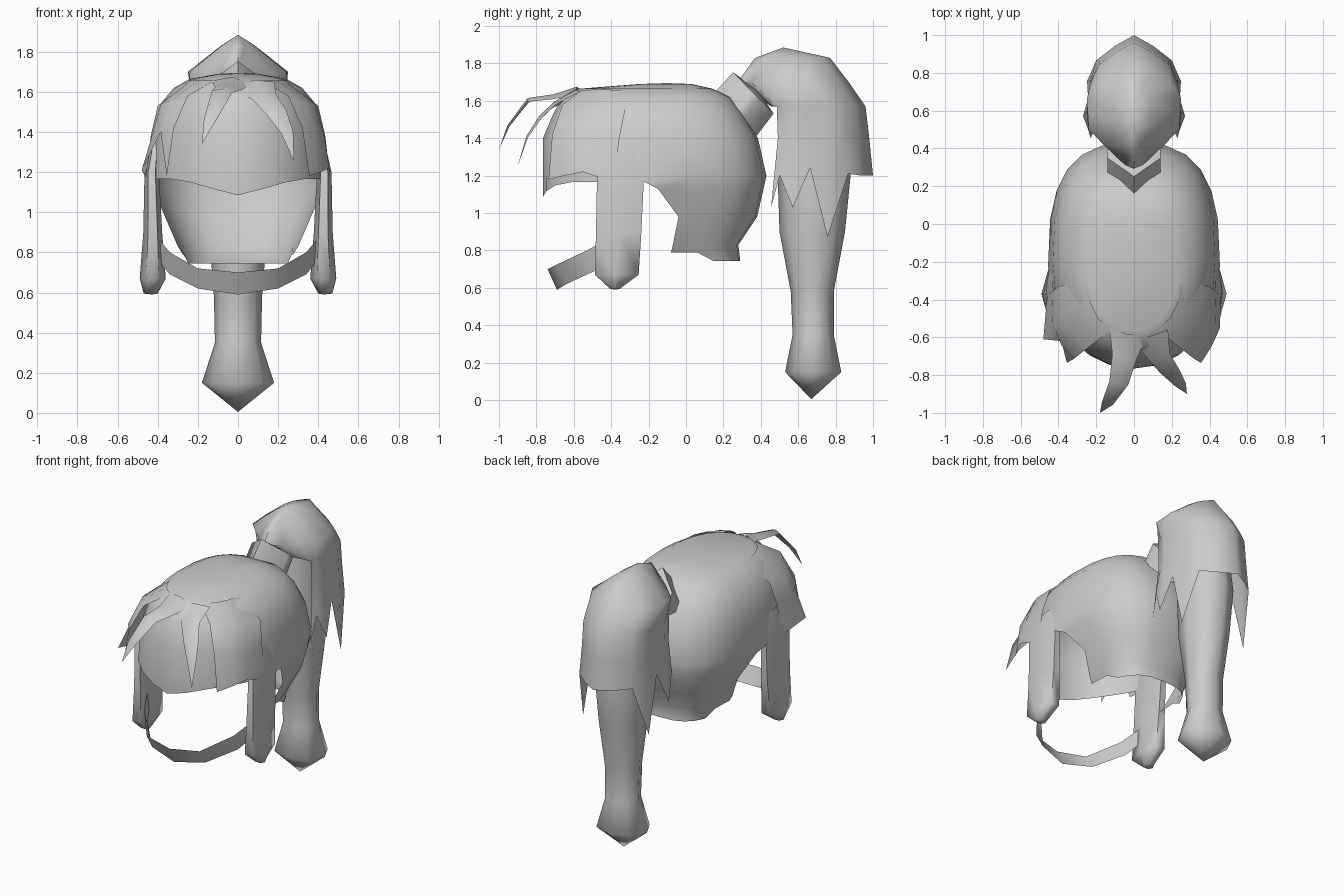
import bpy, bmesh
from math import sin, cos, pi, radians
from mathutils import Vector

cube = bpy.data.objects.get("Cube")
if cube:
    bpy.data.objects.remove(cube)

grey = bpy.data.materials.new("hair_grey")
grey.use_nodes = True
COLOR = (0.6, 0.6, 0.6, 1)
grey.diffuse_color = COLOR
grey.node_tree.nodes["Principled BSDF"].inputs["Base Color"].default_value = COLOR


def loft(name, rings, closed=True, skip=lambda r, c: False, angle=70):
    """Bridge rows of points into one smooth surface."""
    bm = bmesh.new()
    rows = [[bm.verts.new(p) for p in ring] for ring in rings]
    n = len(rows[0])
    for r in range(len(rows) - 1):
        for c in range(n if closed else n - 1):
            if not skip(r, c):
                d = (c + 1) % n
                bm.faces.new((rows[r][c], rows[r][d], rows[r + 1][d], rows[r + 1][c]))
    bmesh.ops.delete(bm, geom=[v for v in bm.verts if not v.link_faces], context='VERTS')
    bmesh.ops.remove_doubles(bm, verts=bm.verts, dist=0.0005)
    bmesh.ops.recalc_face_normals(bm, faces=bm.faces)
    mesh = bpy.data.meshes.new(name)
    bm.to_mesh(mesh)
    bm.free()
    mesh.materials.append(grey)
    obj = bpy.data.objects.new(name, mesh)
    bpy.context.collection.objects.link(obj)
    bpy.ops.object.select_all(action='DESELECT')
    obj.select_set(True)
    bpy.context.view_layer.objects.active = obj
    bpy.ops.object.shade_smooth_by_angle(angle=radians(angle))
    return obj


def power(v, p):
    return 0 if abs(v) < 1e-6 else abs(v) ** p * (1 if v > 0 else -1)


def oval(z, mid, front, back, w, n=24):
    """Ring starting at the back, round in front and squarer behind; mid is the widest y."""
    ring = []
    for i in range(n):
        a = 2 * pi * i / n
        p = 0.95 if n / 4 < i < n * 3 / 4 else 0.72
        c = power(cos(a), p)
        reach = back - mid if c > 0 else mid - front
        ring.append(Vector((w * power(sin(a), p), mid + c * reach, z)))
    return ring


# Scalp hair: dome with a round front and a longer skirt at the back
cap = [oval(*r) for r in (
    (1.695, -0.1, -0.1, -0.1, 0),
    (1.69, -0.1, -0.25, 0.03, 0.1),
    (1.665, -0.2, -0.57, 0.14, 0.24),
    (1.62, -0.2, -0.66, 0.24, 0.32),
    (1.53, -0.2, -0.71, 0.31, 0.395),
    (1.40, -0.2, -0.765, 0.385, 0.43),
    (1.20, -0.22, -0.765, 0.43, 0.455),
    (1.13, -0.15, -0.7, 0.415, 0.43),
    (0.98, -0.04, -0.7, 0.38, 0.365),
    (0.83, -0.07, -0.7, 0.28, 0.30),
    (0.745, -0.08, -0.7, 0.29, 0.275))]
HEM = 6
for i, v in enumerate(cap[HEM]):
    if 6 <= i <= 18:
        v.z = 1.165 - 0.08 * max(0, 1 - abs(i - 12) / 2.5)
for i in (5, 6, 18, 19):
    cap[-1][i].z = 0.79
loft("scalp_hair", cap, skip=lambda r, c: r >= HEM and 6 <= c < 18)

# Side locks in front of the ears
for side, label in ((1, "left"), (-1, "right")):
    rings = []
    for z, x, y, hx, hy in ((1.36, .41, -.32, .02, .09), (1.2, .43, -.35, .036, .145),
                            (0.9, .425, -.36, .047, .14), (0.67, .425, -.37, .065, .135),
                            (0.595, .435, -.38, .035, .03), (0.59, .43, -.38, 0, 0)):
        rings.append([(side * (x + hx * cos(k * pi / 3)), y + hy * sin(k * pi / 3), z)
                      for k in range(6)])
    loft(label + "_side_lock", rings)

# Curved band hanging under the face
half = (((0, -.74, .70), (0, -.69, .59)), ((.2, -.70, .72), (.2, -.64, .62)),
        ((.34, -.53, .80), (.34, -.49, .69)), ((.39, -.42, .86), (.39, -.40, .75)))
band = [[(-x, y, z) for x, y, z in pair] for pair in half[:0:-1]] + list(half)
loft("chin_band", band, closed=False)


def strand(name, path, across, ridge):
    """Pointed lock: path of (x, y, z, half width) with a raised centre line."""
    across, ridge = Vector(across), Vector(ridge)
    rings = []
    for x, y, z, w in path:
        p = Vector((x, y, z))
        rings.append([p - across * w, p + ridge * w, p + across * w])
    loft(name, rings, closed=False)


# Loose strands springing off the forehead
strand("long_strand", ((-.03, -.57, 1.645, .10), (-.05, -.70, 1.615, .065), (-.08, -.84, 1.60, .05),
                       (-.14, -.95, 1.46, .03), (-.18, -1, 1.34, 0)), (1, -.2, -.1), (0, -.15, .3))
strand("short_strand", ((.08, -.58, 1.63, .10), (.13, -.70, 1.575, .06), (.19, -.78, 1.50, .05),
                        (.245, -.85, 1.40, .03), (.28, -.9, 1.25, 0)), (1, .2, .2), (0, -.15, .3))

# Swept fringe panels over the front corners; the right one splits into two points
panel = (((.12, -.56, 1.655), (.19, -.5, 1.66), (.23, -.42, 1.66), (.25, -.3, 1.655)),
         ((.25, -.66, 1.58), (.33, -.59, 1.56), (.385, -.48, 1.54), (.40, -.33, 1.53)),
         ((.32, -.715, 1.42), (.385, -.64, 1.41), (.43, -.53, 1.38), (.435, -.36, 1.38)))
left_hem = ((.355, -.735, 1.18), (.41, -.65, 1.2), (.455, -.55, 1.22), (.46, -.38, 1.16))
right_hem = ((.355, -.735, 1.18), (.385, -.62, 1.4), (.48, -.61, 1.21), (.46, -.38, 1.17))
loft("left_fringe", panel + (left_hem,), closed=False)
loft("right_fringe", [[(-x, y, z) for x, y, z in row] for row in panel + (right_hem,)], closed=False)

# Hair tie: tapered six-sided collar leaning back
axis = Vector((0, .66, .75))
up = Vector((0, -.70, .71))
tie = []
for y, z, size, w in ((.262, 1.525, .162, .14), (.36, 1.642, .155, .14)):
    tie.append([Vector((w * x, y, z)) + up * size * t for x, t in
                ((0, 1), (1, .1), (1, -.3), (0, -1), (-1, -.3), (-1, .1))])
tie.append([Vector((0, .36, 1.642)) + axis * .03] * 6)
loft("hair_tie", tie)


# Ponytail outer shell: pointed top, open in front, with a ragged hem
def mirrored(points):
    return points + tuple((-x, t) for x, t in points[-2:0:-1])


pointed = mirrored(((0, 1), (.42, .92), (.78, .8), (1, .64), (.98, .52), (.96, .38), (.66, .25), (.34, .12), (0, 0)))
flared = mirrored(((0, 1), (.38, .9), (.74, .77), (.92, .58), (.9, .42), (1, .26), (.9, .14), (.85, .06), (0, 0)))
ragged = (1.2, 1.2, 1.21, .87, 1.24, 1.03, 1.2, 1.03, 1.2)
shell = []
for z, front, back, w, section in (
        (1.885, .52, .52, 0, pointed), (1.83, .37, .77, .085, pointed), (1.70, .275, .87, .25, pointed),
        (1.57, .455, .96, .25, flared), (1.4, .46, .98, .25, flared), (1.2, .42, 1, .27, flared)):
    shell.append([Vector((w * x, front + t * (back - front), z)) for x, t in section])
for i, v in enumerate(shell[-1]):
    v.z = ragged[min(i, 16 - i)]
loft("ponytail_shell", shell, skip=lambda r, c: r >= 3 and c in (7, 8))

# Ponytail core: slim tube ending in a pointed bulb
core = []
for z, y, hy, hx in ((1.62, .68, .15, .12), (1.2, .685, .195, .16), (.9, .675, .175, .145),
                     (.58, .675, .115, .12), (.35, .68, .11, .115), (.15, .68, .15, .18), (.005, .67, 0, 0)):
    core.append([(hx * sin(k * pi / 4), y + hy * cos(k * pi / 4), z) for k in range(8)])
loft("ponytail_core", core)
